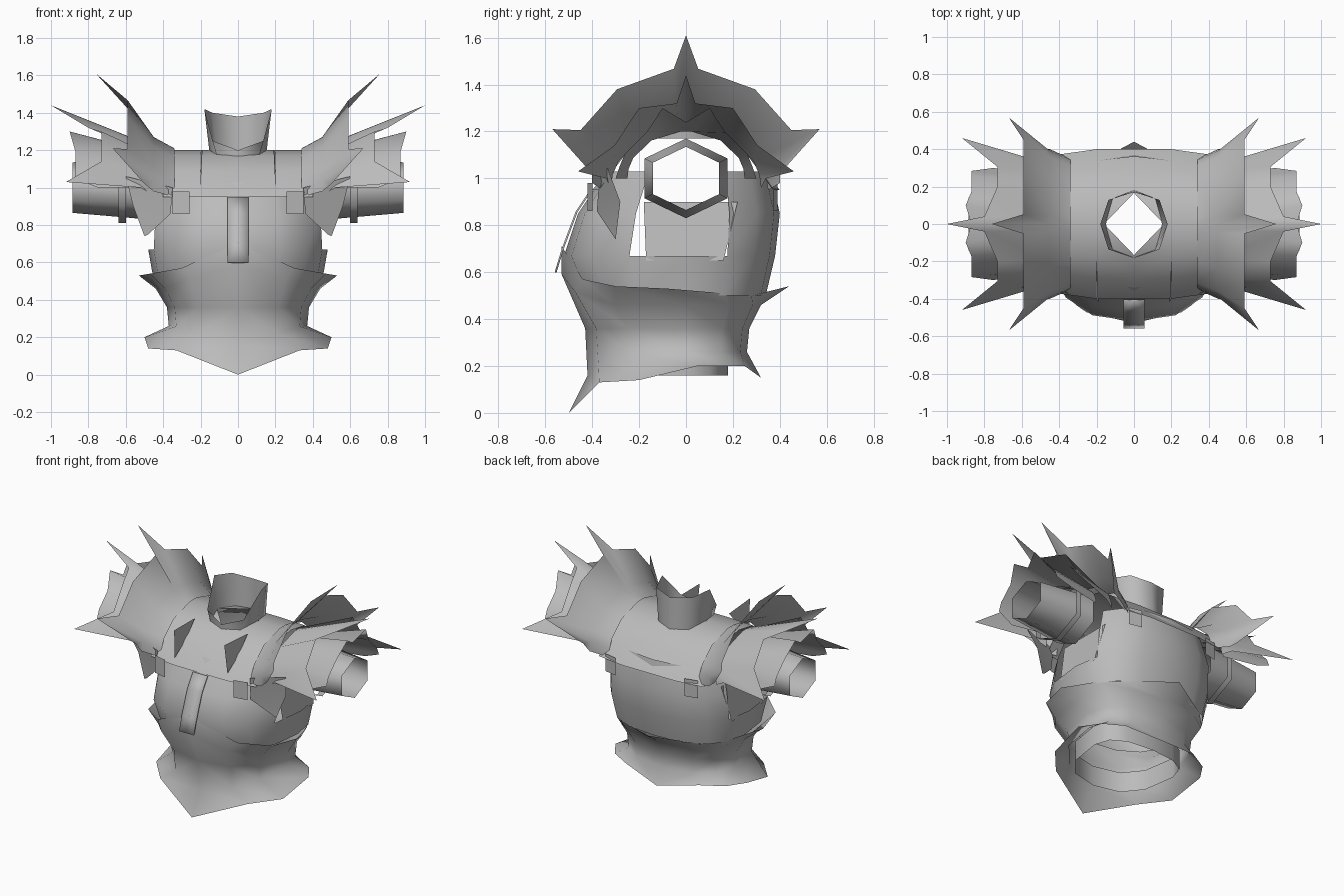
import bpy, bmesh, math
from mathutils import Vector

cube = bpy.data.objects.get("Cube")
if cube:
    bpy.data.objects.remove(cube, do_unlink=True)

steel = bpy.data.materials.new("grey_steel")
steel.use_nodes = True
steel.diffuse_color = (.5, .5, .5, 1)
steel.node_tree.nodes["Principled BSDF"].inputs["Base Color"].default_value = steel.diffuse_color


def sheet(name, rows, core, closed=False, skip=()):
    """Loft rows of points into a sheet facing away from core, mirrored in x."""
    bm = bmesh.new()
    grid = [[bm.verts.new(point) for point in row] for row in rows]
    count = len(rows[0])
    for r, (upper, lower) in enumerate(zip(grid, grid[1:])):
        for c in range(count if closed else count - 1):
            if (r, c) not in skip:
                d = (c + 1) % count
                bm.faces.new((upper[c], upper[d], lower[d], lower[c]))
    bm.normal_update()
    facing = sum((face.calc_center_median() - Vector(core)).dot(face.normal) * face.calc_area()
                 for face in bm.faces)
    if facing < 0:
        bmesh.ops.reverse_faces(bm, faces=bm.faces[:])
    mesh = bpy.data.meshes.new(name)
    bm.to_mesh(mesh)
    bm.free()
    mesh.materials.append(steel)
    part = bpy.data.objects.new(name, mesh)
    bpy.context.scene.collection.objects.link(part)
    bpy.ops.object.select_all(action="DESELECT")
    bpy.context.view_layer.objects.active = part
    part.select_set(True)
    bpy.ops.object.shade_smooth_by_angle(angle=math.radians(75))
    mirror = part.modifiers.new("mirror", "MIRROR")
    mirror.use_clip = True
    return part


def body_ring(z, width, front, back, peak=0, sides=6):
    """Half of a boxy oval from breast to back; peak lifts its front point."""
    ring = []
    for step in range(sides + 1):
        angle = math.pi * step / sides
        across = math.sin(angle) ** .8
        ahead = math.cos(angle)
        depth = abs(ahead) ** .8
        y = -front * depth if ahead > 0 else back * depth
        ring.append((width * across, y, z + peak * max(ahead, 0) ** 6))
    return ring


def sleeve_ring(x, radius, sides=6):
    """Wide faceted ring around the arm axis."""
    angles = [math.tau * step / sides for step in range(sides)]
    return [(x, 1.2 * radius * math.sin(a), 1 + radius * math.cos(a)) for a in angles]


def shoulder_arc(x, reach, top, foot, tips=None):
    """Arch across the shoulder, front to back, with chosen points drawn out to tips."""
    half = []
    for step, degrees in enumerate((0, 6, 36, 64, 78, 90)):
        angle = math.radians(degrees)
        arch = (x, reach * math.sin(angle), foot + (top - foot) * math.cos(angle))
        half.append(tips.get(step, arch) if tips else arch)
    return [(px, -py, pz) for px, py, pz in reversed(half[1:])] + half


middle = (0, 0, .8)

# Waist guard: flared pointed rim, narrow middle, flared pointed hem
rim = [(0, -.53, .71), (.3, -.44, .57), (.47, -.3, .54), (.53, -.08, .53),
       (.42, .16, .51), (.3, .28, .5), (0, .44, .54)]
hem = [(0, -.5, 0), (.33, -.37, .13), (.48, -.2, .14), (.5, .05, .2),
       (.42, .17, .2), (.28, .25, .2), (0, .32, .15)]
sheet("waist_guard", [
    rim,
    body_ring(z=.46, width=.44, front=.53, back=.32, peak=.13),
    body_ring(z=.36, width=.38, front=.43, back=.27),
    body_ring(z=.26, width=.37, front=.42, back=.26, peak=-.1),
    hem,
], (0, 0, .4))

# Lining at the bottom of the waist
sheet("waist_lining", [body_ring(z, width=.32, front=.4, back=.18) for z in (.3, .16)], (0, 0, .2))

# Chest shell, open at the armholes
sheet("chest", [
    body_ring(z=.5, width=.45, front=.45, back=.34, sides=8),
    body_ring(z=.67, width=.48, front=.52, back=.38, sides=8),
    body_ring(z=.85, width=.47, front=.46, back=.4, sides=8),
    body_ring(z=1.03, width=.42, front=.34, back=.36, sides=8),
], middle, skip={(row, column) for row in (1, 2) for column in (3, 4)})

# Cloth panel under the arm
sheet("side_panel", [
    [(.46, -.17, .65), (.46, .16, .65)],
    [(.42, -.18, .9), (.42, .22, .9)],
], middle)

# Yoke over the shoulders, leaving a diamond neck hole
yoke = []
for step in range(-3, 4):
    along = step / 3
    y = math.copysign(.4 * abs(along) ** .8, along)
    z = 1.2 - .25 * along ** 2
    yoke.append([(0 if step else .16, y, z), (.2, y, z), (.4, y * .93, z)])
sheet("yoke", yoke, middle)

# Upright lapels beside the throat
sheet("lapel", [
    [(.2, -.18, 1.19), (.19, -.42, 1.2)],
    [(.2, -.28, 1.08), (.2, -.4, 1)],
], (0, -.3, 1.1))

# Strap ends hanging from the yoke
for name, y in (("front_strap", -.42), ("back_strap", .39)):
    sheet(name, [[(.26, y, z), (.35, y * .95, z)] for z in (.98, .86)], middle)

# Standing collar, high at the back and low at the throat
collar_foot = body_ring(z=1.17, width=.15, front=.18, back=.18, sides=4)
collar_lip = body_ring(z=0, width=.18, front=.18, back=.17, sides=4)
heights = (1.2, 1.25, 1.42, 1.4, 1.38)
sheet("collar", [collar_foot, [(x, y, z) for (x, y, _), z in zip(collar_lip, heights)]], (0, 0, 1.2))

# Central placket strip on the breast
placket = sheet("placket", [
    [(x, y, z) for x in (0, .055)] for y, z in ((-.41, .95), (-.47, .86), (-.53, .7), (-.56, .6))
], middle)
placket.modifiers.new("thickness", "SOLIDIFY").thickness = .008

# Tapered sleeves and their cuffs
arm = (.65, 0, 1)
sheet("sleeve", [sleeve_ring(x=.48, radius=.17), sleeve_ring(x=.885, radius=.135)], arm, closed=True)
sheet("cuff", [sleeve_ring(x, radius=.19) for x in (.6, .64)], arm, closed=True)

# Three overlapping spiked shoulder plates
shoulder = (.5, 0, .85)
sheet("upper_pauldron", [
    shoulder_arc(x=.34, reach=.35, top=1.21, foot=.95),
    shoulder_arc(x=.45, reach=.4, top=1.27, foot=.98),
    shoulder_arc(x=.59, reach=.5, top=1.47, foot=1,
                 tips={0: (.76, 0, 1.61), 4: (.67, .57, 1.21), 5: (.5, .4, 1.02)}),
], shoulder)
sheet("middle_pauldron", [
    shoulder_arc(x=.45, reach=.32, top=1.22, foot=.96),
    shoulder_arc(x=.73, reach=.34, top=1.32, foot=1,
                 tips={0: (1, 0, 1.44), 1: (.8, .04, 1.32), 2: (.73, .2, 1.3),
                       4: (.92, .46, 1.03), 5: (.52, .34, 1)}),
], shoulder)
sheet("lower_pauldron", [
    shoulder_arc(x=.52, reach=.25, top=1.2, foot=1),
    shoulder_arc(x=.87, reach=.29, top=1.24, foot=1,
                 tips={1: (.9, .1, 1.3), 5: (.75, .3, 1)}),
], shoulder)

# Pointed guard hanging in front of the armpit
sheet("armpit_guard", [
    [(.35, -.37, 1), (.6, -.34, 1.06)],
    [(.36, -.38, .86), (.56, -.28, .9)],
    [(.48, -.3, .75), (.5, -.3, .74)],
], (.4, 0, .9))
